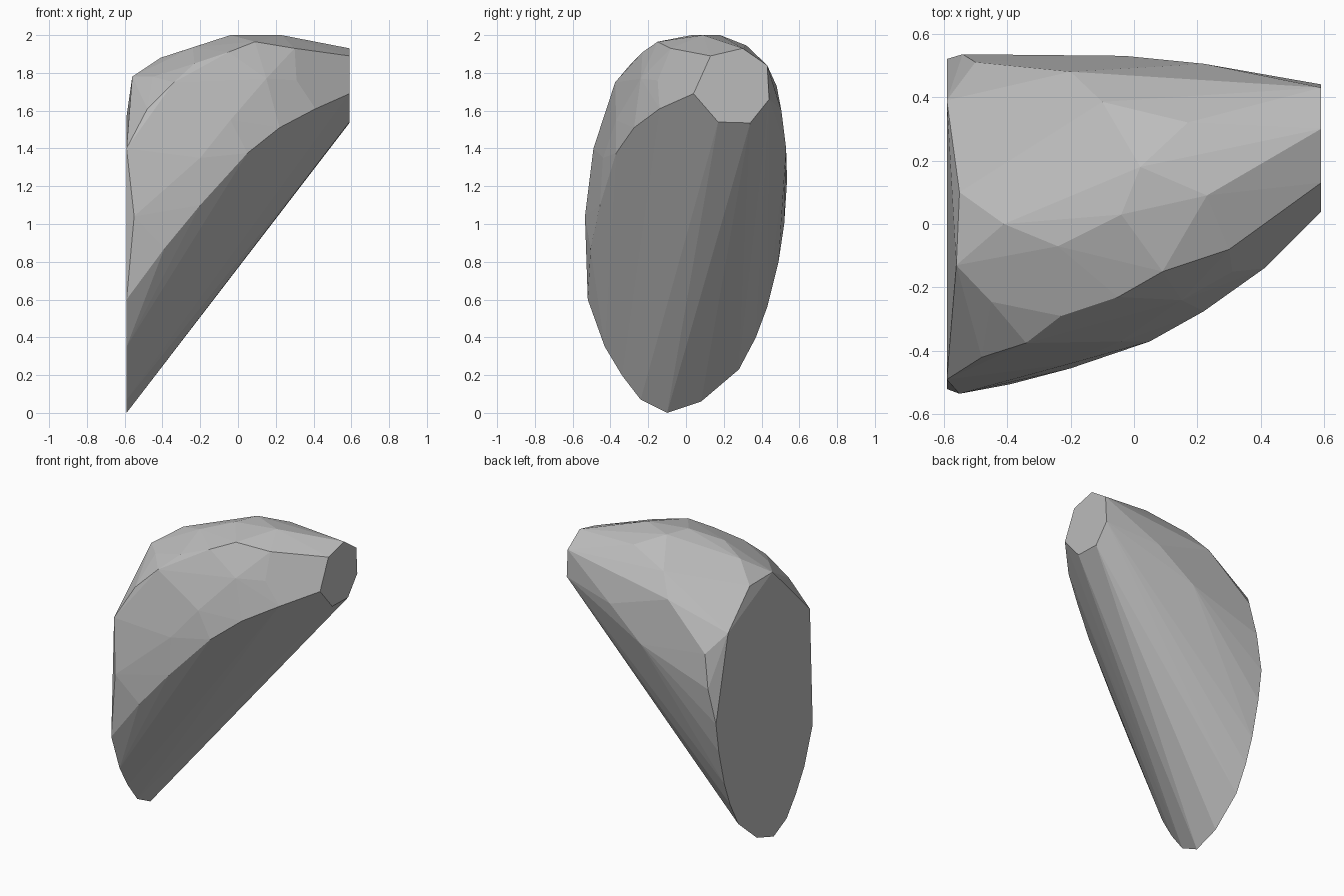
import bpy
import bmesh
import math

# Remove the default object
default_object = bpy.data.objects.get("Cube")
if default_object:
    bpy.data.objects.remove(default_object, do_unlink=True)


def make_material(name, colour):
    material = bpy.data.materials.new(name)
    material.use_nodes = True
    rgba = (*colour, 1)
    material.diffuse_color = rgba
    shader = next(n for n in material.node_tree.nodes if n.type == "BSDF_PRINCIPLED")
    shader.inputs["Base Color"].default_value = rgba
    return material


def section(x, outline):
    """Place a flat outline of (y, z) pairs at a given x."""
    return [(x, y, z) for y, z in outline]


def hull_object(name, points, material):
    """Wrap the points in a faceted convex shell and merge its flat areas."""
    bm = bmesh.new()
    for point in points:
        bm.verts.new(point)
    result = bmesh.ops.convex_hull(bm, input=list(bm.verts))
    loose = {v for key in ("geom_interior", "geom_unused") for v in result[key]
             if isinstance(v, bmesh.types.BMVert)}
    bmesh.ops.delete(bm, geom=list(loose), context="VERTS")
    bmesh.ops.dissolve_limit(bm, angle_limit=math.radians(1),
                             verts=list(bm.verts), edges=list(bm.edges))
    bmesh.ops.recalc_face_normals(bm, faces=list(bm.faces))
    mesh = bpy.data.meshes.new(name)
    bm.to_mesh(mesh)
    bm.free()
    mesh.materials.append(material)
    for polygon in mesh.polygons:
        polygon.use_smooth = False
    shell = bpy.data.objects.new(name, mesh)
    bpy.context.scene.collection.objects.link(shell)
    return shell


# Large flat oval end
broad_end = section(-.59, [
    (-.1, 0), (.08, .06), (.28, .23), (.37, .4), (.43, .56), (.49, .8),
    (.52, 1), (.39, 1.57), (-.49, 1.4), (-.52, .6), (-.43, .35),
    (-.34, .2), (-.24, .07)])

# Small flat end
narrow_end = section(.59, [
    (.04, 1.69), (.17, 1.54), (.34, 1.535), (.44, 1.66), (.43, 1.84),
    (.3, 1.93), (.13, 1.89)])

# Lower rim of the front
front_rim = [
    (-.55, -.535, 1.04), (-.39, -.505, .87), (-.2, -.455, 1.1),
    (.05, -.37, 1.375), (.22, -.275, 1.51), (.41, -.14, 1.61)]

# Facet corners across the front
front_facets = [
    (.31, -.15, 1.76), (.15, -.24, 1.77), (-.04, -.37, 1.55),
    (-.2, -.44, 1.35), (-.23, -.38, 1.61)]

# Ridge between the front and the top
upper_ridge = [
    (.3, -.08, 1.93), (.09, -.15, 1.965), (-.05, -.23, 1.91),
    (-.23, -.29, 1.85), (-.34, -.375, 1.75), (-.48, -.42, 1.61)]

# Crown of the top
crown = [
    (-.56, -.13, 1.78), (-.55, .1, 1.77), (-.45, -.245, 1.78),
    (-.41, 0, 1.88), (-.24, -.07, 1.935), (-.04, .03, 2), (.23, .09, 2),
    (.02, .18, 2), (.17, .32, 1.945)]

# Rounded back
back_facets = [
    (-.1, .385, 1.86), (-.2, .48, 1.73), (.22, .505, 1.6),
    (-.03, .53, 1.4), (-.5, .51, 1.45), (-.54, .535, 1.23)]

stone_grey = make_material("stone grey", (.5, .5, .5))
hull_object("faceted_rock",
            broad_end + narrow_end + front_rim + front_facets
            + upper_ridge + crown + back_facets, stone_grey)
